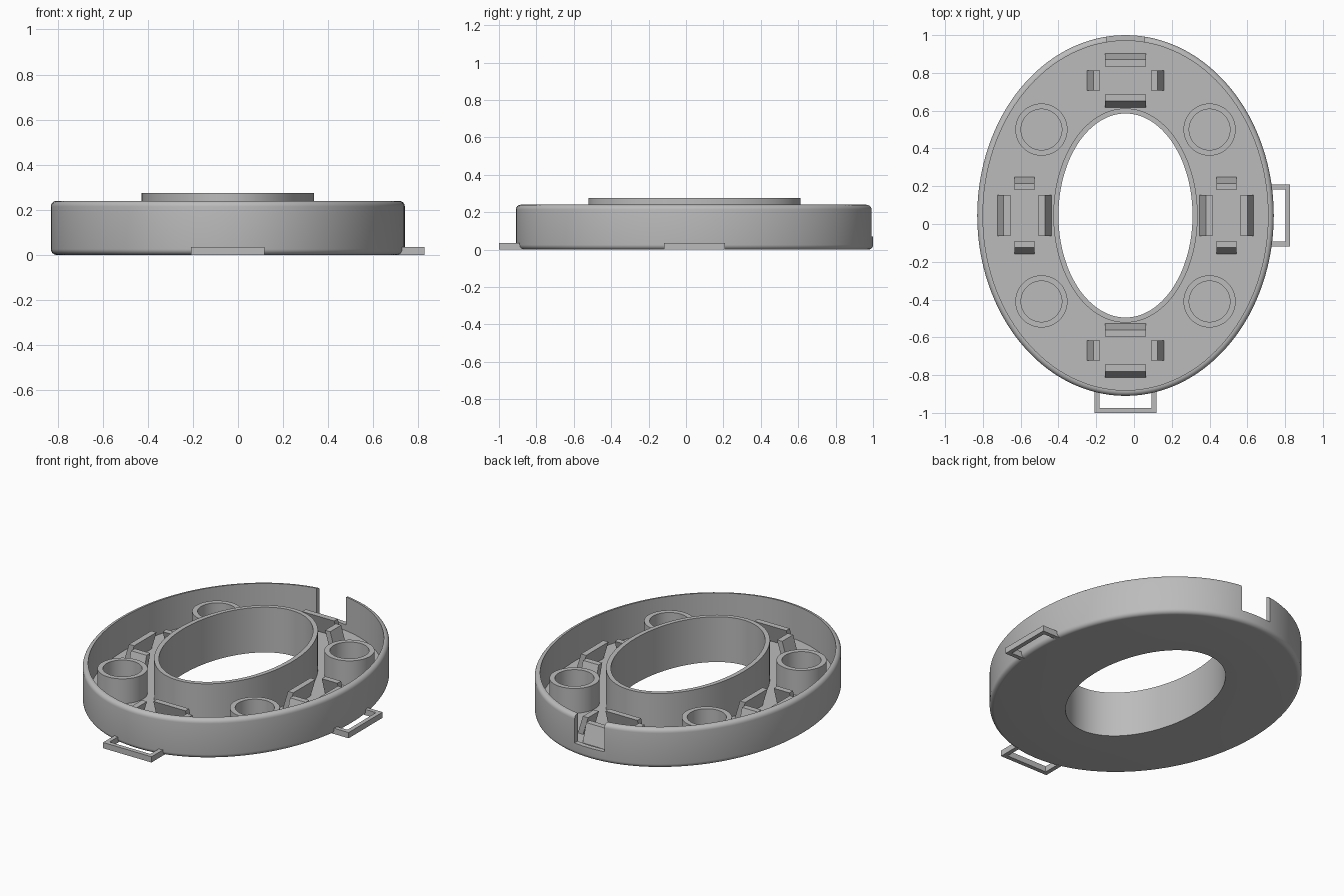
import bpy, bmesh, math
from mathutils import Vector, Matrix

cube = bpy.data.objects.get("Cube")
if cube:
    bpy.data.objects.remove(cube, do_unlink=True)

CX, CY = -0.045, 0.045          # centre of the oval body
RX, RY = 0.785, 0.955           # outer radii
HX, HY = 0.355, 0.54            # hole radii
FLOOR, RIM, HUB = 0.035, 0.24, 0.275
WALL, FILLET = 0.03, 0.026
SEGMENTS = 128

grey = bpy.data.materials.new("plain grey")
grey.use_nodes = True
grey.diffuse_color = (0.5, 0.5, 0.5, 1)
grey.node_tree.nodes["Principled BSDF"].inputs["Base Color"].default_value = (0.5, 0.5, 0.5, 1)


def make(name, bm, smooth=False):
    bmesh.ops.recalc_face_normals(bm, faces=bm.faces)
    mesh = bpy.data.meshes.new(name)
    bm.to_mesh(mesh)
    bm.free()
    mesh.materials.append(grey)
    ob = bpy.data.objects.new(name, mesh)
    bpy.context.collection.objects.link(ob)
    if smooth:
        shade(ob)
    return ob


def activate(ob):
    bpy.ops.object.select_all(action='DESELECT')
    ob.select_set(True)
    bpy.context.view_layer.objects.active = ob


def shade(ob):
    activate(ob)
    bpy.ops.object.shade_smooth_by_angle(angle=math.radians(35))


def revolve(bm, profile, x, y):
    """Sweep a closed (x radius, y radius, z) profile round an oval."""
    rings = []
    for i in range(SEGMENTS):
        a = math.tau * i / SEGMENTS
        rings.append([bm.verts.new((x + rx * math.cos(a), y + ry * math.sin(a), z))
                      for rx, ry, z in profile])
    n = len(profile)
    for i in range(SEGMENTS):
        r, s = rings[i], rings[(i + 1) % SEGMENTS]
        for j in range(n):
            k = (j + 1) % n
            bm.faces.new((r[j], s[j], s[k], r[k]))


def add_box(bm, lo, hi):
    lo, hi = Vector(lo), Vector(hi)
    m = Matrix.Translation((lo + hi) / 2) @ Matrix.Diagonal((*(hi - lo), 1))
    bmesh.ops.create_cube(bm, size=1, matrix=m)


# Oval tray: floor, rounded outer wall and raised hub around the hole
def outer(offset, z):
    return (RX - offset, RY - offset, z)


def inner(offset, z):
    return (HX + offset, HY + offset, z)


arc = [math.radians(a) for a in range(0, 91, 15)]
profile = [inner(0, 0)]
profile += [outer(FILLET * (1 - math.sin(a)), FILLET * (1 - math.cos(a))) for a in arc]
profile += [outer(FILLET * (1 - math.cos(a)), RIM - FILLET * (1 - math.sin(a))) for a in arc]
profile += [outer(WALL, RIM), outer(WALL, FLOOR),
            inner(0.027, FLOOR), inner(0.027, HUB), inner(0, HUB)]
bm = bmesh.new()
revolve(bm, profile, CX, CY)
tray = make("oval_tray", bm)

# Notch cut through the back of the outer wall
bm = bmesh.new()
add_box(bm, (CX - 0.1, 0.92, 0.07), (CX + 0.1, 1.1, 0.4))
cutter = make("notch_cutter", bm)
cutter.hide_render = True
cut = tray.modifiers.new("notch", 'BOOLEAN')
cut.operation = 'DIFFERENCE'
cut.solver = 'EXACT'
cut.object = cutter
activate(tray)
bpy.ops.object.modifier_apply(modifier=cut.name)
bpy.data.objects.remove(cutter, do_unlink=True)
shade(tray)

# Four hollow posts
for sx, side in ((-1, "right"), (1, "left")):
    for sy, end in ((-1, "front"), (1, "back")):
        bm = bmesh.new()
        revolve(bm, [(r, r, z) for r, z in ((0.108, 0.03), (0.138, 0.03),
                                            (0.138, 0.185), (0.108, 0.185))],
                CX + sx * 0.445, CY + sy * 0.455)
        make(f"post_{end}_{side}", bm, True)


# Clips leaning inwards, four around each socket
def add_clip(bm, centre, direction, reach, width):
    d = Vector((*direction, 0))
    side = Vector((-d.y, d.x, 0)) * width / 2
    section = ((reach - 0.035, 0.03), (reach, 0.03),
               (reach - 0.035, 0.145), (reach - 0.07, 0.145))
    ends = []
    for s in (-1, 1):
        ends.append([bm.verts.new(Vector(centre) + d * r + side * s + Vector((0, 0, z)))
                     for r, z in section])
        bm.faces.new(ends[-1])
    for j in range(4):
        k = (j + 1) % 4
        bm.faces.new((ends[0][j], ends[0][k], ends[1][k], ends[1][j]))


sockets = {"front": (0, -0.715), "back": (0, 0.715), "right": (-0.535, 0), "left": (0.535, 0)}
for name, (x, y) in sockets.items():
    bm = bmesh.new()
    for d in ((1, 0), (-1, 0), (0, 1), (0, -1)):
        radial = (d[0] != 0) == (x != 0)
        reach, width = (0.145, 0.215) if radial else (0.205, 0.105)
        add_clip(bm, (CX + x, CY + y, 0), d, reach, width)
    make(f"socket_clips_{name}", bm)


# Flat loops on the outside, open towards the wall
def loop(name, turn, start, end):
    bm = bmesh.new()
    half, bar = 0.163, 0.026
    path = ((start, -half), (end, -half), (end, half), (start, half),
            (start, half - bar), (end - bar, half - bar),
            (end - bar, bar - half), (start, bar - half))
    face = bm.faces.new([bm.verts.new((x, y, 0)) for x, y in path])
    top = bmesh.ops.extrude_face_region(bm, geom=[face])["geom"]
    bmesh.ops.translate(bm, vec=(0, 0, 0.035),
                        verts=[v for v in top if isinstance(v, bmesh.types.BMVert)])
    bm.transform(Matrix.Translation((CX, CY, 0)) @ Matrix.Rotation(math.radians(turn), 4, 'Z'))
    make(name, bm)


loop("loop_left", 0, 0.745, 0.872)
loop("loop_front", -90, 0.915, 1.045)
